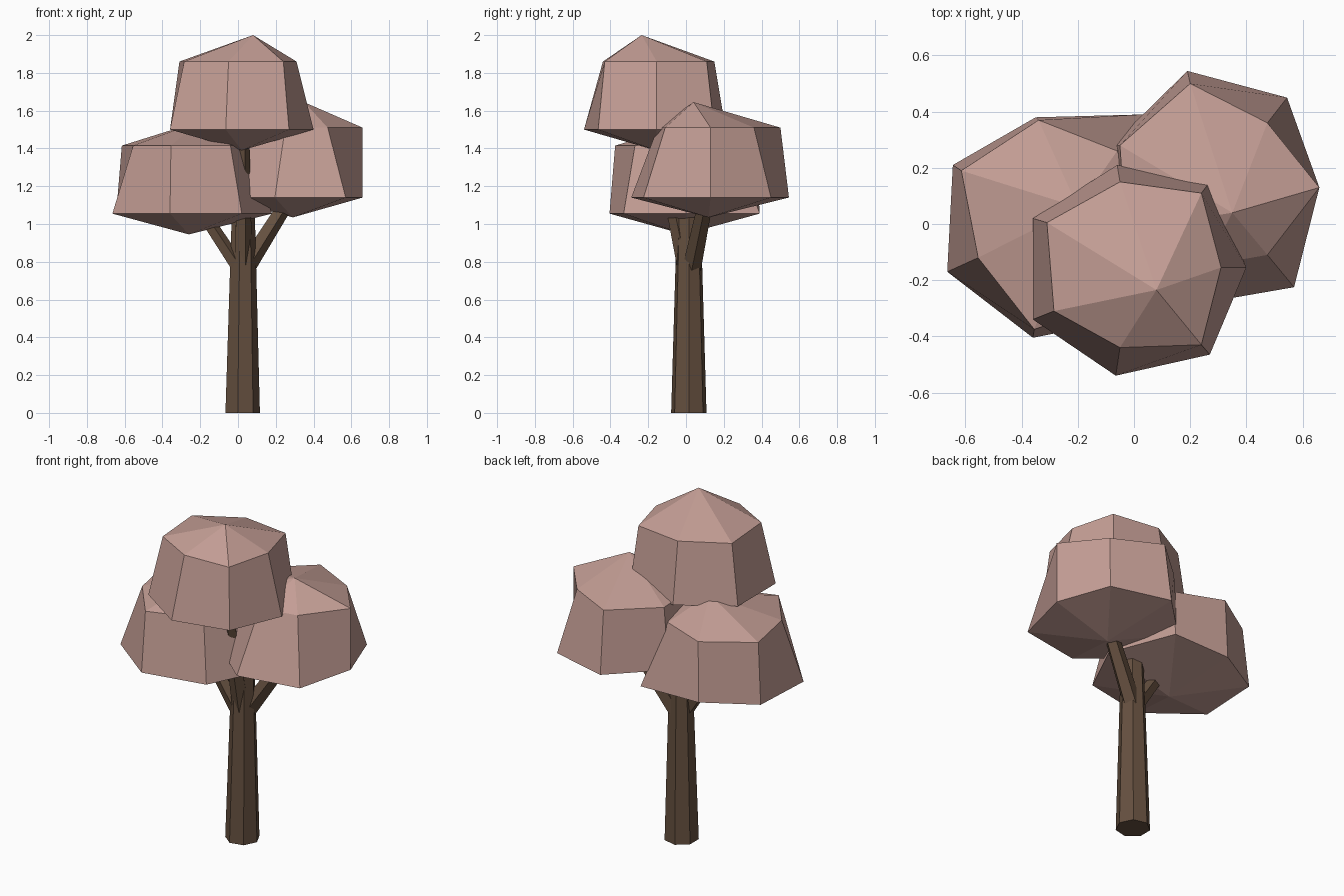
import bpy, bmesh
from math import cos, sin, tau
from mathutils import Vector

if "Cube" in bpy.data.objects:
    bpy.data.objects.remove(bpy.data.objects["Cube"])


def material(name, rgb):
    m = bpy.data.materials.new(name)
    m.diffuse_color = (*rgb, 1)
    m.use_nodes = True
    m.node_tree.nodes["Principled BSDF"].inputs["Base Color"].default_value = m.diffuse_color
    return m


LEAF = material("pink_leaves", (0.55, 0.34, 0.30))
BARK = material("brown_bark", (0.13, 0.08, 0.05))


def finish(name, bm, mat):
    bmesh.ops.recalc_face_normals(bm, faces=bm.faces[:])
    mesh = bpy.data.meshes.new(name)
    bm.to_mesh(mesh)
    bm.free()
    mesh.materials.append(mat)
    ob = bpy.data.objects.new(name, mesh)
    bpy.context.collection.objects.link(ob)
    return ob


def bridge(bm, a, b):
    n = len(a)
    for i in range(n):
        j = (i + 1) % n
        bm.faces.new((a[i], a[j], b[j], b[i]))


def fan(bm, ring, tip):
    for i in range(len(ring)):
        bm.faces.new((ring[i], ring[(i + 1) % len(ring)], tip))


def leaf_clump(name, bottom, low_z, low, high_z, high, top):
    """Seven-sided faceted blob: bottom tip, wide ring, narrow ring, top tip."""
    bm = bmesh.new()
    a = [bm.verts.new((x, y, low_z)) for x, y in low]
    b = [bm.verts.new((x, y, high_z)) for x, y in high]
    bridge(bm, a, b)
    fan(bm, a, bm.verts.new(bottom))
    fan(bm, b, bm.verts.new(top))
    return finish(name, bm, LEAF)


def limb(name, start, end, r0, r1, sides, tilt=True):
    """Tapered prism between two points."""
    bm = bmesh.new()
    p, q = Vector(start), Vector(end)
    rot = Vector((0, 0, 1)).rotation_difference(q - p)
    rings = []
    for c, r in ((p, r0), (q, r1)):
        ring = [Vector((r * cos(tau * i / sides), r * sin(tau * i / sides), 0))
                for i in range(sides)]
        rings.append([bm.verts.new(c + rot @ v) for v in ring])
        bm.faces.new(rings[-1])
    bridge(bm, *rings)
    return finish(name, bm, BARK)


# Trunk and three branches
limb("trunk", (0.02, 0.015, 0), (0.025, 0.015, 1.06), 0.096, 0.064, 7)
limb("left_branch", (0.0, 0.0, 0.77), (-0.25, -0.01, 1.15), 0.042, 0.034, 5)
limb("right_branch", (0.04, 0.03, 0.77), (0.28, 0.11, 1.15), 0.052, 0.04, 5)
limb("upper_branch", (0.025, 0.0, 0.78), (0.025, -0.14, 1.45), 0.05, 0.036, 5)

# Leaf clumps
leaf_clump("top_leaves", (0.02, -0.16, 1.39),
           1.50, [(0.40, -0.155), (0.27, 0.15), (-0.06, 0.21), (-0.36, 0.02),
                  (-0.36, -0.34), (-0.065, -0.54), (0.27, -0.465)],
           1.86, [(0.31, -0.155), (0.24, 0.11), (-0.05, 0.15), (-0.31, 0.005),
                  (-0.285, -0.31), (-0.05, -0.44), (0.24, -0.43)],
           (0.08, -0.235, 2.0))
leaf_clump("right_leaves", (0.29, 0.12, 1.035),
           1.14, [(0.66, 0.13), (0.545, 0.45), (0.19, 0.545), (-0.08, 0.28),
                  (-0.08, -0.05), (0.195, -0.29), (0.57, -0.225)],
           1.51, [(0.66, 0.13), (0.475, 0.36), (0.20, 0.50), (-0.05, 0.28),
                  (-0.03, -0.02), (0.25, -0.15), (0.475, -0.11)],
           (0.35, 0.04, 1.645))
leaf_clump("left_leaves", (-0.26, -0.01, 0.945),
           1.055, [(0.18, 0.0), (0.03, 0.39), (-0.35, 0.38), (-0.645, 0.21),
                   (-0.665, -0.17), (-0.36, -0.405), (0.02, -0.33)],
           1.415, [(0.06, 0.0), (-0.06, 0.26), (-0.34, 0.37), (-0.615, 0.19),
                   (-0.555, -0.12), (-0.355, -0.375), (-0.04, -0.27)],
           (-0.2, 0.06, 1.545))
